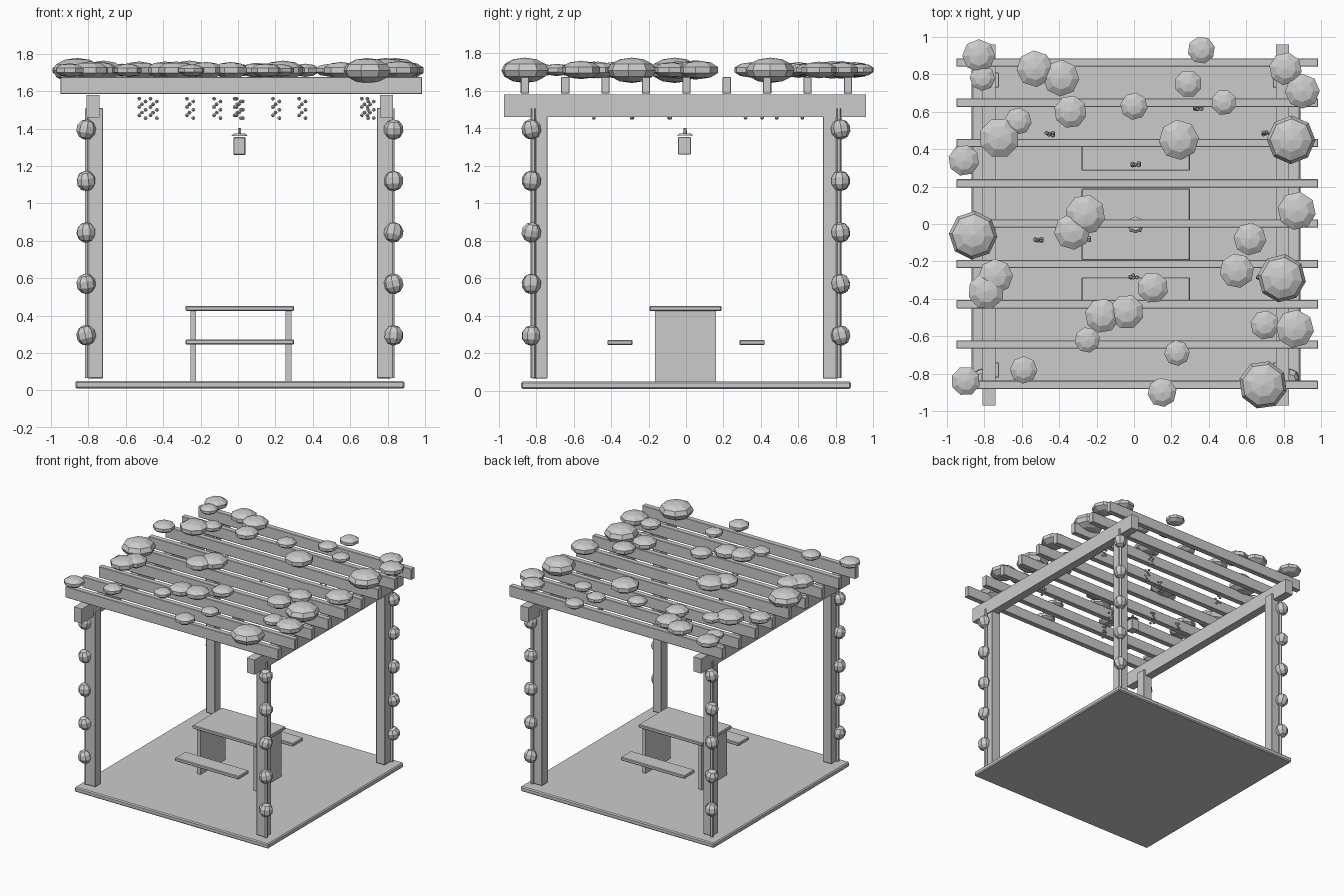
import bpy, bmesh, math, random
from mathutils import Matrix, Vector

if "Cube" in bpy.data.objects:
    bpy.data.objects.remove(bpy.data.objects["Cube"])

random.seed(4)
CX = 0.01  # whole frame sits slightly right of centre


def finish(name, bm):
    me = bpy.data.meshes.new(name)
    bm.to_mesh(me)
    bm.free()
    ob = bpy.data.objects.new(name, me)
    bpy.context.collection.objects.link(ob)
    return ob


def box(name, x0, x1, y0, y1, z0, z1, bevel=0.0):
    bm = bmesh.new()
    m = Matrix.Translation(((x0 + x1) / 2, (y0 + y1) / 2, (z0 + z1) / 2))
    m = m @ Matrix.Diagonal((x1 - x0, y1 - y0, z1 - z0, 1))
    bmesh.ops.create_cube(bm, size=1, matrix=m)
    ob = finish(name, bm)
    if bevel:
        mod = ob.modifiers.new("bevel", "BEVEL")
        mod.width = bevel
        mod.segments = 1
    return ob


def add_ball(bm, loc, scale, seg=8, rings=5, rot=None):
    m = Matrix.Translation(loc) @ (rot or Matrix()) @ Matrix.Diagonal((*scale, 1))
    bmesh.ops.create_uvsphere(bm, u_segments=seg, v_segments=rings, radius=1, matrix=m)


def add_cyl(bm, loc, r1, r2, h, seg=8):
    bmesh.ops.create_cone(bm, cap_ends=True, segments=seg, radius1=r1, radius2=r2,
                          depth=h, matrix=Matrix.Translation(loc))


# Deck
box("deck", -0.87, 0.89, -0.88, 0.88, 0.01, 0.05, 0.008)

# Posts, with a climbing stem and leaf clumps on each outer corner
for sx, side in ((-1, "left"), (1, "right")):
    for sy, end in ((-1, "front"), (1, "back")):
        px, py = CX + sx * 0.772, sy * 0.775 - 0.005
        box(f"{end}_{side}_post", px - 0.04, px + 0.04, py - 0.04, py + 0.04, 0.065, 1.51, 0.003)
        bm = bmesh.new()
        add_cyl(bm, (CX + sx * 0.815, sy * 0.815, 0.787), 0.015, 0.015, 1.44, 6)
        finish(f"{end}_{side}_vine_stem", bm)
        bm = bmesh.new()
        for i in range(5):
            rot = Matrix.Rotation(random.uniform(0, 6.28), 4, "Z") @ Matrix.Rotation(random.uniform(-.3, .3), 4, "X")
            add_ball(bm, (CX + sx * 0.822, sy * 0.825, 0.295 + 0.275 * i),
                     (0.053, 0.053, 0.055), 8, 5, rot)
        finish(f"{end}_{side}_vine_leaves", bm)
    # Long beams front to back
    bx = CX + sx * 0.785
    box(f"{side}_beam", bx - 0.035, bx + 0.035, -0.97, 0.96, 1.46, 1.58)

# Rafters across
for i in range(9):
    y = -0.86 + i * 0.2155
    box(f"rafter_{i + 1}", -0.95, 0.985, y - 0.022, y + 0.022, 1.585, 1.675, 0.003)

# Table and benches
box("table_top", -0.28, 0.30, -0.195, 0.19, 0.425, 0.452, 0.005)
box("table_left_panel", -0.255, -0.225, -0.165, 0.16, 0.05, 0.425)
box("table_right_panel", 0.255, 0.285, -0.165, 0.16, 0.05, 0.425)
box("front_bench", -0.28, 0.30, -0.42, -0.285, 0.245, 0.272, 0.005)
box("back_bench", -0.28, 0.30, 0.285, 0.42, 0.245, 0.272, 0.005)

# Hanging lantern: glass body, cap and hook
box("lantern_body", -0.025, 0.04, -0.043, 0.027, 1.26, 1.355, 0.004)
bm = bmesh.new()
add_cyl(bm, (0.008, -0.005, 1.367), 0.045, 0.03, 0.012, 8)
add_cyl(bm, (0.008, -0.005, 1.388), 0.01, 0.008, 0.03, 6)
finish("lantern_cap", bm)

# Leaf clumps on the roof: x, y, radius in hundredths
clumps = [
    (-83, 90, 9), (-81, 78, 7), (-53, 83, 10), (-39, 78, 10), (-34, 60, 9), (0, 63, 7.5),
    (36, 93, 7.5), (29, 75, 7.5), (48, 65, 7), (24, 45, 11), (81, 83, 9), (90, 71, 9.5),
    (84, 45, 13), (-62, 55, 7.5), (-72, 46, 11), (-91, 34, 8.5), (-86, -6, 13), (-26, 5, 11),
    (-33, -4, 10), (87, 7, 10.5), (62, -8, 9), (55, -25, 9.5), (79, -29, 13), (-74, -28, 9.5),
    (-79, -36, 10), (10, -34, 8.5), (-4, -47, 9.5), (-17, -49, 9.5), (-25, -62, 7), (23, -69, 7),
    (70, -54, 8), (86, -56, 10.5), (69, -86, 13), (-59, -78, 7.5), (-90, -84, 8), (15, -90, 8)]
small, large = bmesh.new(), bmesh.new()
for x, y, r in clumps:
    x, y, r = x / 100, y / 100, r / 100
    rot = Matrix.Rotation(random.uniform(-0.4, 0.4), 4, "Z")
    if r > 0.12:
        add_ball(large, (x, y, 1.71), (r, r, r * 0.52), 8, 6, rot)
    else:
        add_ball(small, (x, y, 1.712), (r * 1.03, r * 1.03, r * 0.47), 8, 5, rot)
finish("roof_leaves_small", small)
finish("roof_leaves_large", large)

# Hanging blossom clusters under the rafters
spots = [(-0.45, 0.48), (-0.51, -0.085), (0.01, 0.32), (0.0, -0.28), (0.345, 0.62),
         (0.71, 0.485), (-0.255, -0.08), (-0.11, -0.49), (0.205, 0.40), (0.68, -0.29)]
bm = bmesh.new()
for x, y in spots:
    for i in range(8):
        dx = (-0.018, 0.016, -0.004)[i % 3]
        add_ball(bm, (x + dx, y + random.uniform(-0.008, 0.008), 1.56 - i * 0.0148),
                 (0.012, 0.010, 0.010), 6, 4)
finish("blossom_clusters", bm)
